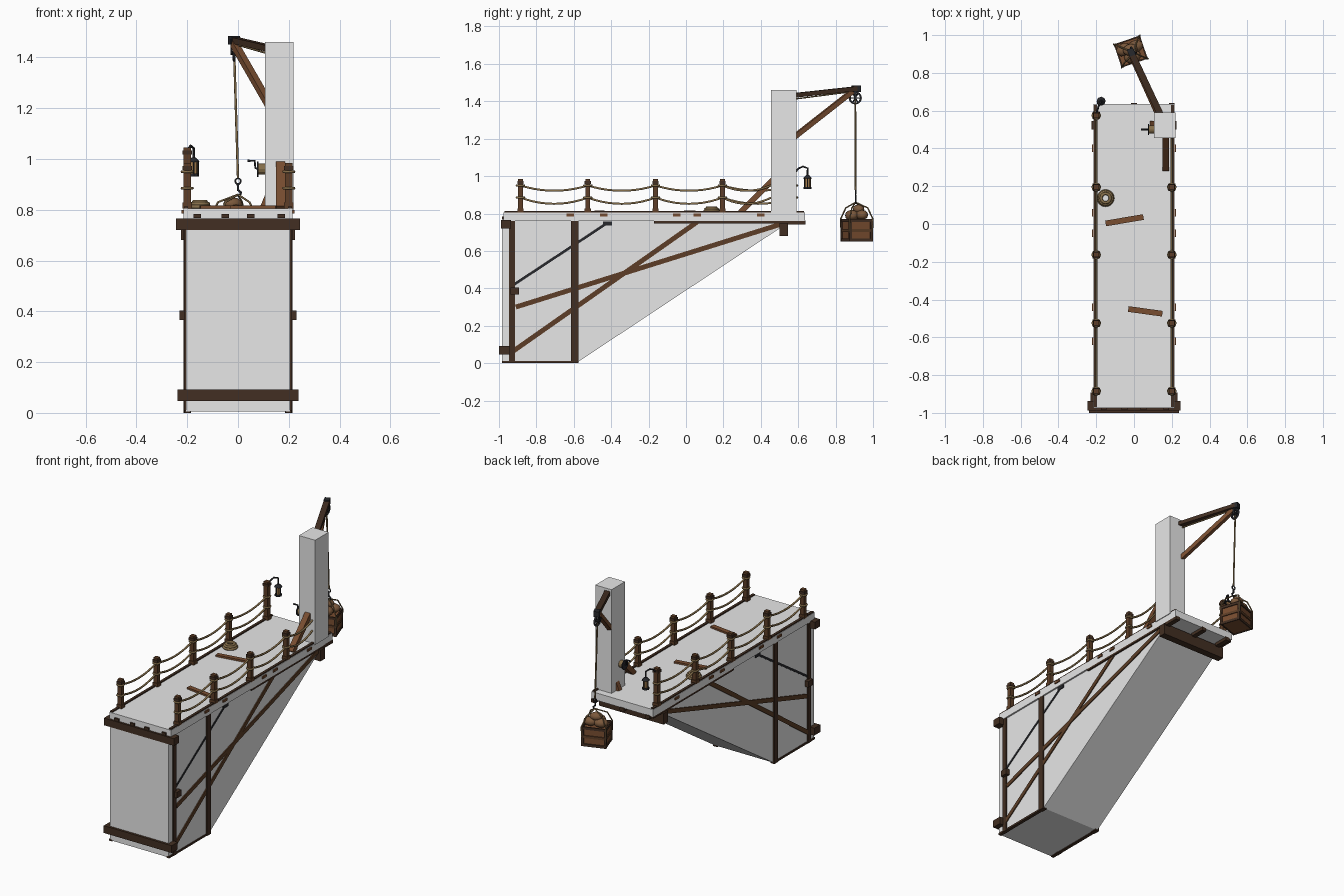
import bpy, bmesh, math
from mathutils import Vector, Matrix

if "Cube" in bpy.data.objects:
    bpy.data.objects.remove(bpy.data.objects["Cube"])


def material(name, r, g, b):
    m = bpy.data.materials.new(name)
    m.use_nodes = True
    m.diffuse_color = (r, g, b, 1)
    m.node_tree.nodes["Principled BSDF"].inputs["Base Color"].default_value = (r, g, b, 1)
    return m


STONE = material("pale_grey", 0.8, 0.8, 0.8)
DARK = material("dark_wood", 0.055, 0.028, 0.016)
WOOD = material("brown_wood", 0.19, 0.075, 0.03)
POST = material("post_wood", 0.11, 0.048, 0.02)
ROPE = material("rope", 0.24, 0.16, 0.07)
IRON = material("dark_iron", 0.02, 0.021, 0.025)
SACK = material("sack_cloth", 0.2, 0.1, 0.045)
GLOW = material("lantern_pane", 0.4, 0.22, 0.08)


def add(name, bm, mat, matrix=None):
    bmesh.ops.recalc_face_normals(bm, faces=bm.faces)
    me = bpy.data.meshes.new(name)
    bm.to_mesh(me)
    bm.free()
    me.materials.append(mat)
    ob = bpy.data.objects.new(name, me)
    bpy.context.collection.objects.link(ob)
    if matrix:
        ob.matrix_world = matrix
    return ob


def box(name, c, size, mat, yaw=0):
    bm = bmesh.new()
    bmesh.ops.create_cube(bm, size=1)
    bmesh.ops.scale(bm, vec=size, verts=bm.verts)
    return add(name, bm, mat, Matrix.Translation(c) @ Matrix.Rotation(yaw, 4, 'Z'))


def beam(name, p, q, w, h, mat):
    # square timber running from p to q
    p, q = Vector(p), Vector(q)
    bm = bmesh.new()
    bmesh.ops.create_cube(bm, size=1)
    bmesh.ops.scale(bm, vec=(w, (q - p).length, h), verts=bm.verts)
    turn = (q - p).to_track_quat('Y', 'Z').to_matrix().to_4x4()
    return add(name, bm, mat, Matrix.Translation((p + q) / 2) @ turn)


def smooth(ob):
    for f in ob.data.polygons:
        f.use_smooth = True
    return ob


def cylinder(name, p, q, r1, r2, mat, sides=10):
    p, q = Vector(p), Vector(q)
    bm = bmesh.new()
    bmesh.ops.create_cone(bm, cap_ends=True, segments=sides, radius1=r1, radius2=r2,
                          depth=(q - p).length)
    turn = (q - p).to_track_quat('Z', 'Y').to_matrix().to_4x4()
    return add(name, bm, mat, Matrix.Translation((p + q) / 2) @ turn)


def tube(name, pts, r, mat, closed=False):
    cu = bpy.data.curves.new(name, 'CURVE')
    cu.dimensions, cu.bevel_depth, cu.bevel_resolution = '3D', r, 1
    sp = cu.splines.new('POLY')
    sp.points.add(len(pts) - 1)
    for v, p in zip(sp.points, pts):
        v.co = (*p, 1)
    sp.use_cyclic_u = closed
    tmp = bpy.data.objects.new(name + "_path", cu)
    me = bpy.data.meshes.new_from_object(tmp)
    bpy.data.objects.remove(tmp)
    me.materials.clear()
    me.materials.append(mat)
    ob = bpy.data.objects.new(name, me)
    bpy.context.collection.objects.link(ob)
    return smooth(ob)


def ring(name, c, r, thick, mat, u, v, n=16):
    c, u, v = Vector(c), Vector(u), Vector(v)
    steps = [2 * math.pi * i / n for i in range(n)]
    return tube(name, [c + r * (u * math.cos(a) + v * math.sin(a)) for a in steps], thick, mat, True)


def hanging_rope(name, p, q, sag):
    p, q = Vector(p), Vector(q)
    pts = [p.lerp(q, t / 10) - Vector((0, 0, sag * 4 * t / 10 * (1 - t / 10))) for t in range(11)]
    return tube(name, pts, 0.006, ROPE)


# Wedge-shaped base
bm = bmesh.new()
outline = [(-0.985, 0.005), (-0.58, 0.005), (0.53, 0.74), (0.53, 0.765), (-0.985, 0.765)]
face = bm.faces.new([bm.verts.new((-0.205, y, z)) for y, z in outline])
side = bmesh.ops.extrude_face_region(bm, geom=[face])
bmesh.ops.translate(bm, vec=(0.41, 0, 0), verts=[v for v in side["geom"] if isinstance(v, bmesh.types.BMVert)])
add("base", bm, STONE)

# Deck and crane post
box("deck", (0, -0.17, 0.783), (0.43, 1.61, 0.046), STONE)
box("crane_post", (0.163, 0.523, 1.13), (0.113, 0.135, 0.66), STONE)

# Timbers across the front
box("front_beam_top", (0, -0.962, 0.743), (0.49, 0.052, 0.045), DARK)
box("front_beam_bottom", (0, -0.97, 0.07), (0.475, 0.06, 0.046), DARK)
for x in (-0.16, -0.05, 0.05, 0.17):
    box("front_peg", (x, -0.975, 0.775), (0.03, 0.02, 0.016), DARK)

# Joists below the overhanging end
for x in (-0.18, 0, 0.2):
    box("end_joist", (x, 0.59, 0.752), (0.03, 0.1, 0.022), DARK)
box("cross_joist", (0, 0.522, 0.715), (0.45, 0.045, 0.07), DARK)

# Side framing, the same on both sides
for s, n in ((1, "left_"), (-1, "right_")):
    x = s * 0.2
    box(n + "corner_post", (x, -0.93, 0.38), (0.024, 0.032, 0.76), DARK)
    box(n + "inner_post", (x, -0.595, 0.38), (0.028, 0.038, 0.76), DARK)
    box(n + "ground_runner", (x, -0.79, 0.006), (0.02, 0.39, 0.012), DARK)
    box(n + "post_block", (s * 0.213, -0.915, 0.385), (0.034, 0.045, 0.038), DARK)
    beam(n + "low_brace", (x, -0.93, 0.06), (x, 0.06, 0.755), 0.022, 0.026, POST)
    beam(n + "long_brace", (x, -0.91, 0.30), (x, 0.53, 0.75), 0.022, 0.026, POST)
    beam(n + "iron_rod", (x, -0.92, 0.42), (x, -0.42, 0.75), 0.016, 0.014, IRON)
    box(n + "rod_foot", (x, -0.42, 0.747), (0.02, 0.05, 0.02), IRON)
    box(n + "deck_edge", (s * 0.205, -0.17, 0.807), (0.016, 1.6, 0.012), DARK)
    box(n + "under_rail", (s * 0.205, 0.23, 0.754), (0.02, 0.8, 0.012), DARK)
    for y in (-0.62, -0.44, -0.05, 0.06, 0.4):
        box(n + "deck_peg", (s * 0.216, y, 0.792), (0.012, 0.04, 0.014), WOOD)

    # Railing posts and slung ropes
    posts = [-0.885, -0.525, -0.163, 0.195] + ([0.575] if s < 0 else [])
    for y in posts:
        top = 1.045 if y > 0.5 else 0.985
        box(n + "rail_post", (x, y, (0.8 + top) / 2), (0.028, 0.026, top - 0.8), POST)
        box(n + "rail_cap", (x, y, top - 0.02), (0.036, 0.034, 0.016), DARK)
        box(n + "rail_foot", (x, y, 0.817), (0.036, 0.034, 0.022), POST)
        for z in (0.885, 0.95):
            ring(n + "rope_lashing", (x, y, z), 0.02, 0.006, ROPE, (1, 0, 0), (0, 1, 0), 8)
    stops = posts + ([0.455] if s > 0 else [])
    for a, b in zip(stops, stops[1:]):
        hanging_rope(n + "upper_rope", (x, a, 0.95), (x, b, 0.95), 0.028)
        hanging_rope(n + "lower_rope", (x, a, 0.885), (x, b, 0.885), 0.033)

# Loose boards and a rope coil on the deck
beam("loose_board_rear", (-0.15, 0.003, 0.811), (0.05, 0.037, 0.811), 0.03, 0.012, WOOD)
beam("loose_board_front", (-0.03, -0.45, 0.811), (0.15, -0.475, 0.811), 0.03, 0.012, WOOD)
for r, z in ((0.038, 0.812), (0.027, 0.812), (0.033, 0.823), (0.024, 0.831)):
    ring("rope_coil", (-0.15, 0.137, z), r, 0.008, ROPE, (1, 0, 0), (0, 1, 0), 20)

# Crane braces, boom and stay
beam("post_brace", (0.168, 0.29, 0.805), (0.168, 0.465, 0.98), 0.036, 0.03, WOOD)
beam("post_side_brace", (0.095, 0.53, 0.805), (0.118, 0.53, 0.86), 0.03, 0.02, WOOD)
tip = Vector((-0.015, 0.91, 1.468))
beam("boom", (0.14, 0.58, 1.432), tip, 0.034, 0.024, DARK)
beam("boom_strut", (0.125, 0.58, 1.21), tip - Vector((0, 0.02, 0.015)), 0.026, 0.026, WOOD)
tube("boom_stay", [(0.13, 0.58, 1.412), (-0.01, 0.89, 1.452)], 0.004, ROPE)
box("boom_cap", tip, (0.034, 0.04, 0.034), IRON, 0.4)

# Pulley, line and hook
hub = tip - Vector((0, 0.005, 0.05))
ring("pulley_rim", hub, 0.03, 0.006, IRON, (0, 1, 0), (0, 0, 1))
cylinder("pulley_hub", hub - Vector((0.014, 0, 0)), hub + Vector((0.014, 0, 0)), 0.009, 0.009, IRON)
for i in range(3):
    d = Vector((0, math.cos(i * math.pi / 3), math.sin(i * math.pi / 3))) * 0.03
    tube("pulley_spoke", [hub - d, hub + d], 0.004, IRON)
for dx in (-0.012, 0.012):
    box("pulley_cheek", hub + Vector((dx, 0, 0.025)), (0.005, 0.014, 0.06), IRON)
tube("hoist_line", [hub, (0, 0.907, 0.925)], 0.005, ROPE)
ring("hook_ring", (0, 0.907, 0.913), 0.011, 0.004, IRON, (1, 0, 0), (0, 0, 1), 12)
tube("hook", [(0, 0.907, 0.9), (0, 0.907, 0.878), (0.012, 0.907, 0.868),
              (0.008, 0.907, 0.856), (-0.008, 0.907, 0.858)], 0.005, IRON)

# Hanging crate, framed with slats
yaw = 0.33
centre = Vector((-0.017, 0.913, 0.71))
turn = Matrix.Rotation(yaw, 3, 'Z')


def crate_part(name, offset, size, mat):
    return box(name, centre + turn @ Vector(offset), size, mat, yaw)


crate_part("crate_body", (0, 0, -0.003), (0.135, 0.118, 0.108), WOOD)
for sx in (-1, 1):
    for sy in (-1, 1):
        crate_part("crate_corner", (sx * 0.068, sy * 0.06, 0), (0.014, 0.014, 0.118), DARK)
for z in (-0.052, 0, 0.054):
    mat = POST if z == 0 else DARK
    for s in (-1, 1):
        crate_part("crate_slat_long", (0, s * 0.061, z), (0.14, 0.008, 0.016), mat)
        crate_part("crate_slat_short", (s * 0.069, 0, z), (0.008, 0.124, 0.016), mat)

# Sacks on the crate and its sling
for ox, oy, oz, r in ((-0.03, 0.02, 0.08, 0.04), (0.033, 0.018, 0.082, 0.038),
                      (0, -0.028, 0.08, 0.042), (0, 0.01, 0.113, 0.036)):
    bm = bmesh.new()
    bmesh.ops.create_icosphere(bm, subdivisions=2, radius=r)
    bmesh.ops.scale(bm, vec=(1.1, 0.85, 0.72), verts=bm.verts)
    place = Matrix.Translation(centre + turn @ Vector((ox, oy, oz))) @ Matrix.Rotation(yaw, 4, 'Z')
    smooth(add("sack", bm, SACK, place))
for sx in (-1, 1):
    for sy in (-1, 1):
        pts = [centre + turn @ Vector((sx * a, sy * b, z)) for a, b, z in
               ((0.07, 0.062, -0.05), (0.074, 0.066, 0.06), (0.05, 0.045, 0.12))]
        tube("crate_sling", pts + [Vector((0, 0.907, 0.86))], 0.004, ROPE)

# Winch on the crane post
cylinder("winch_drum", (0.075, 0.5, 0.96), (0.11, 0.5, 0.96), 0.022, 0.022, ROPE, 12)
cylinder("winch_plate", (0.074, 0.5, 0.96), (0.08, 0.5, 0.96), 0.03, 0.03, IRON, 12)
tube("winch_crank", [(0.08, 0.5, 0.96), (0.068, 0.5, 0.965), (0.066, 0.5, 0.993), (0.038, 0.5, 0.993)], 0.005, IRON)

# Lantern on its bracket
lx, ly = -0.174, 0.65
tube("lantern_bracket", [(-0.2, 0.58, 1.015), (-0.195, 0.6, 1.04), (-0.187, 0.625, 1.052),
                         (lx, ly, 1.042), (lx, ly, 1.0)], 0.005, IRON)
cylinder("lantern_roof", (lx, ly, 0.988), (lx, ly, 1.006), 0.024, 0.008, IRON, 8)
cylinder("lantern_pane", (lx, ly, 0.942), (lx, ly, 0.988), 0.015, 0.015, GLOW, 8)
cylinder("lantern_base", (lx, ly, 0.932), (lx, ly, 0.943), 0.021, 0.021, IRON, 8)
for a in range(4):
    d = Vector((math.cos(a * math.pi / 2), math.sin(a * math.pi / 2), 0)) * 0.017
    tube("lantern_bar", [Vector((lx, ly, 0.94)) + d, Vector((lx, ly, 0.99)) + d], 0.003, IRON)
